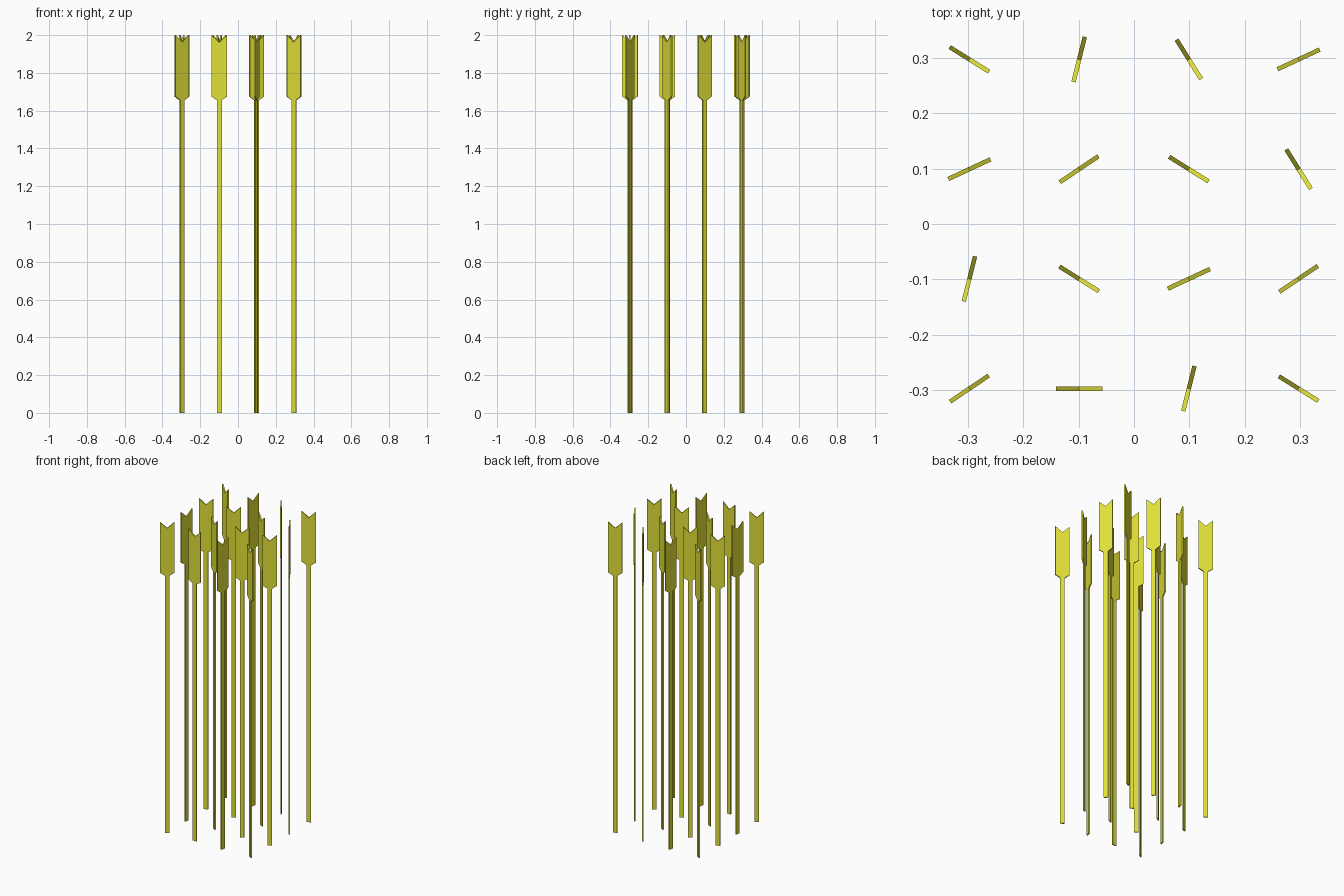
import bpy, bmesh
from math import radians

if "Cube" in bpy.data.objects:
    bpy.data.objects.remove(bpy.data.objects["Cube"])

SPACING = 0.198
THICK = 0.008

mat = bpy.data.materials.new("olive_yellow")
mat.diffuse_color = (0.75, 0.75, 0.04, 1)
mat.use_nodes = True
mat.node_tree.nodes["Principled BSDF"].inputs["Base Color"].default_value = mat.diffuse_color

# Right half of the flat outline (x, z): shaft, sloped shoulder, notched top
half = [(0.013, 0), (0.013, 1.655), (0.042, 1.675), (0.042, 2.0)]
outline = half + [(0, 1.962)] + [(-x, z) for x, z in reversed(half)]

# Extruded plate shared by every stake
bm = bmesh.new()
face = bm.faces.new([bm.verts.new((x, -THICK / 2, z)) for x, z in outline])
ext = bmesh.ops.extrude_face_region(bm, geom=[face])
bmesh.ops.translate(bm, vec=(0, THICK, 0),
                    verts=[g for g in ext["geom"] if isinstance(g, bmesh.types.BMVert)])
bmesh.ops.recalc_face_normals(bm, faces=bm.faces)
mesh = bpy.data.meshes.new("notched_stake")
bm.to_mesh(mesh)
bm.free()
mesh.materials.append(mat)

# Turn of each stake, rows from front to back
turns = [(34, 0, 76, -32),
         (76, -32, 25, 34),
         (25, 34, -32, -58),
         (-32, 76, -58, 25)]

for r, row in enumerate(turns):
    for c, deg in enumerate(row):
        stake = bpy.data.objects.new(f"notched_stake_{r}_{c}", mesh)
        stake.location = ((c - 1.5) * SPACING, (r - 1.5) * SPACING, 0)
        stake.rotation_euler.z = radians(deg)
        bpy.context.collection.objects.link(stake)
